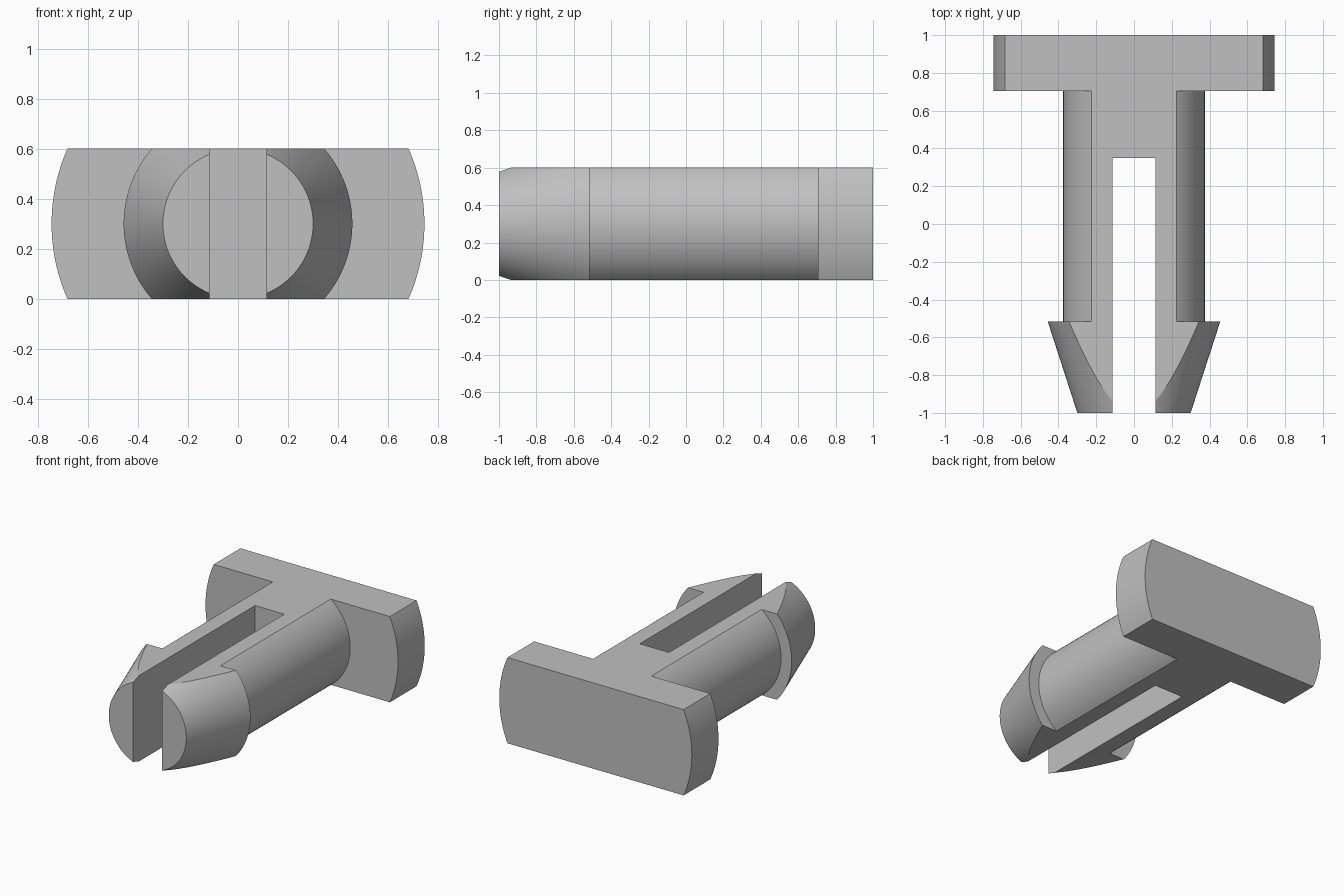
import bpy
import bmesh
from math import radians, pi
from mathutils import Matrix, Vector

cube = bpy.data.objects.get("Cube")
if cube:
    bpy.data.objects.remove(cube, do_unlink=True)

HEIGHT = 0.6
SEGMENTS = 160

grey = bpy.data.materials.new("plain grey")
grey.use_nodes = True
colour = (0.53, 0.53, 0.53, 1)
grey.diffuse_color = colour
grey.node_tree.nodes["Principled BSDF"].inputs["Base Color"].default_value = colour


def make_object(name, bm):
    bmesh.ops.recalc_face_normals(bm, faces=bm.faces)
    mesh = bpy.data.meshes.new(name)
    bm.to_mesh(mesh)
    bm.free()
    mesh.materials.append(grey)
    obj = bpy.data.objects.new(name, mesh)
    bpy.context.collection.objects.link(obj)
    return obj


def revolve(name, profile):
    """Turn (radius, y) points about the lengthwise axis at mid height."""
    bm = bmesh.new()
    rings = []
    for radius, y in profile:
        centre = Vector((0, y, HEIGHT / 2))
        rings.append([bm.verts.new(centre + Matrix.Rotation(2 * pi * i / SEGMENTS, 3, "Y")
                                   @ Vector((radius, 0, 0))) for i in range(SEGMENTS)])
    for a, b in zip(rings, rings[1:]):
        for i in range(SEGMENTS):
            j = (i + 1) % SEGMENTS
            bm.faces.new((a[i], a[j], b[j], b[i]))
    bm.faces.new(rings[0])
    bm.faces.new(rings[-1])
    return make_object(name, bm)


def box(name, low, high):
    low, high = Vector(low), Vector(high)
    bm = bmesh.new()
    bmesh.ops.create_cube(bm, size=1, matrix=Matrix.Translation((low + high) / 2)
                          @ Matrix.Diagonal((*(high - low), 1)))
    return make_object(name, bm)


def cut(obj, cutter, operation):
    mod = obj.modifiers.new(cutter.name, "BOOLEAN")
    mod.operation = operation
    mod.solver = "EXACT"
    mod.object = cutter
    bpy.ops.object.modifier_apply(modifier=mod.name)
    bpy.data.objects.remove(cutter, do_unlink=True)


# Tapered barb, shaft and head turned as one solid
pin = revolve("snap_pin", [(0.3, -1), (0.457, -0.515), (0.375, -0.515),
                           (0.375, 0.705), (0.745, 0.705), (0.745, 1)])
bpy.ops.object.select_all(action="DESELECT")
pin.select_set(True)
bpy.context.view_layer.objects.active = pin

# Flat top and bottom, then the slot between the two prongs
cut(pin, box("flat_sides", (-1, -2, 0), (1, 2, HEIGHT)), "INTERSECT")
cut(pin, box("slot", (-0.113, -2, -1), (0.113, 0.35, 1)), "DIFFERENCE")

bpy.ops.object.shade_smooth_by_angle(angle=radians(10))
